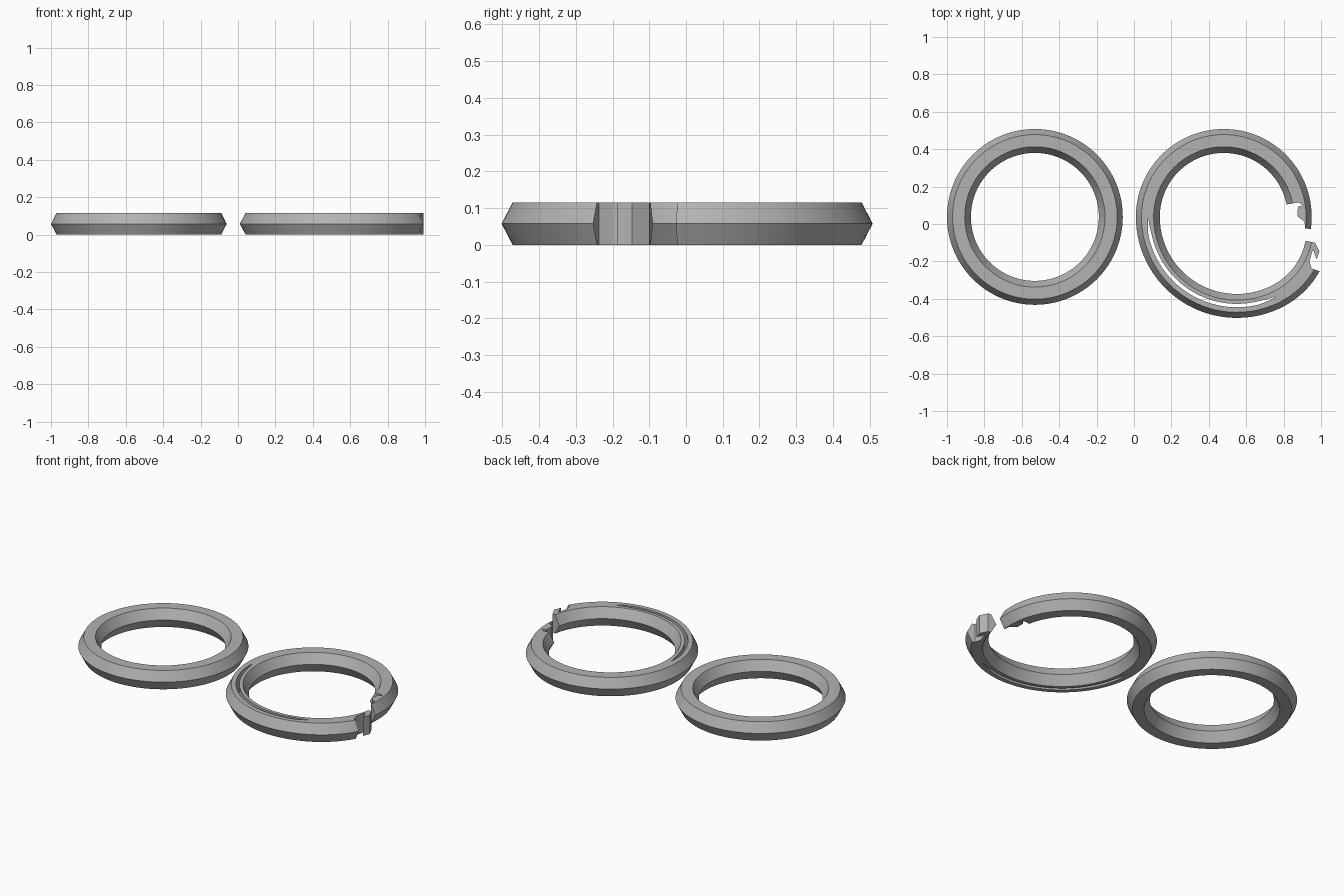
import bpy, bmesh, math
from math import sin, cos, radians

cube = bpy.data.objects.get("Cube")
if cube:
    bpy.data.objects.remove(cube, do_unlink=True)

HEIGHT = 0.115
BEND = 0.07          # how far the open ring flexes outward
# Hexagonal section: (radius, height)
SECTION = [(0.44, 0), (0.47, HEIGHT / 2), (0.44, HEIGHT),
           (0.375, HEIGHT), (0.342, HEIGHT / 2), (0.375, 0)]

grey = bpy.data.materials.new("grey")
grey.use_nodes = True
colour = (0.45, 0.45, 0.45, 1)
grey.diffuse_color = colour
grey.node_tree.nodes["Principled BSDF"].inputs["Base Color"].default_value = colour


def make_object(name, bm):
    bmesh.ops.recalc_face_normals(bm, faces=bm.faces)
    mesh = bpy.data.meshes.new(name)
    bm.to_mesh(mesh)
    bm.free()
    mesh.materials.append(grey)
    obj = bpy.data.objects.new(name, mesh)
    bpy.context.collection.objects.link(obj)
    return obj


def sweep(name, stations, closed):
    """Sweep the section through (centre x, centre y, angle, extra radius)."""
    bm = bmesh.new()
    loops = []
    for cx, cy, a, extra in stations:
        loops.append([bm.verts.new((cx + (r + extra) * cos(a), cy + (r + extra) * sin(a), z))
                      for r, z in SECTION])
    pairs = list(zip(loops, loops[1:]))
    if closed:
        pairs.append((loops[-1], loops[0]))
    else:
        bm.faces.new(loops[0])
        bm.faces.new(loops[-1])
    n = len(SECTION)
    for a, b in pairs:
        for i in range(n):
            j = (i + 1) % n
            bm.faces.new((a[i], a[j], b[j], b[i]))
    return make_object(name, bm)


def cut(target, outline):
    """Cut a vertical prism with the given outline out of the target."""
    bm = bmesh.new()
    face = bm.faces.new([bm.verts.new((x, y, -0.1)) for x, y in outline])
    top = bmesh.ops.extrude_face_region(bm, geom=[face])["geom"]
    bmesh.ops.translate(bm, vec=(0, 0, 0.4),
                        verts=[v for v in top if isinstance(v, bmesh.types.BMVert)])
    cutter = make_object("cutter", bm)
    cutter.hide_render = True
    mod = target.modifiers.new("cut", 'BOOLEAN')
    mod.operation = 'DIFFERENCE'
    mod.solver = 'EXACT'
    mod.object = cutter
    bpy.context.view_layer.objects.active = target
    bpy.ops.object.modifier_apply(modifier=mod.name)
    bpy.data.objects.remove(cutter, do_unlink=True)


def arc(start, end, count):
    return [radians(start + (end - start) * i / count) for i in range(count + 1)]


# Plain closed ring
closed_ring = sweep("closed_ring", [(-0.53, 0.038, a, 0) for a in arc(0, 360, 120)[:-1]], True)

# Open ring: upper arc, flexed arc with wider radius, then free end
cx, cy = 0.48, 0.038
bend_end = 296.6
fx, fy = cx + BEND, cy
ex = fx + BEND * cos(radians(bend_end))
ey = fy + BEND * sin(radians(bend_end))
stations = [(cx, cy, a, 0) for a in arc(-8, 180, 63)]
stations += [(fx, fy, a, BEND) for a in arc(180, bend_end, 42)[1:]]
stations += [(ex, ey, a, 0) for a in arc(bend_end, 349, 18)[1:]]
open_ring = sweep("open_ring", stations, False)

# Curved slot, pointed at both ends
angles = arc(181, 296, 48)
half = [0.009 * min(1, 0.1 + i / 5, 0.1 + (48 - i) / 5) for i in range(49)]
slot = [(fx + (0.474 + w) * cos(a), fy + (0.474 + w) * sin(a)) for a, w in zip(angles, half)]
slot += [(fx + (0.474 - w) * cos(a), fy + (0.474 - w) * sin(a))
         for a, w in zip(reversed(angles), reversed(half))]
cut(open_ring, slot)

# Outward hook on the lower end
cut(open_ring, [(0.962, -0.05), (0.966, -0.095), (0.992, -0.147), (0.976, -0.188),
                (0.956, -0.135), (0.938, -0.2), (0.949, -0.237), (1.03, -0.267),
                (1.12, -0.267), (1.12, -0.05)])

# Inward hook on the upper end
cut(open_ring, [(0.76, 0.09), (0.82, 0.105), (0.88, 0.115), (0.903, 0.1), (0.876, 0.092),
                (0.874, 0.04), (0.912, 0.013), (0.917, -0.06), (0.76, -0.06)])

# Smooth round faces, keep the section edges sharp
for obj in (closed_ring, open_ring):
    bpy.ops.object.select_all(action='DESELECT')
    obj.select_set(True)
    bpy.context.view_layer.objects.active = obj
    bpy.ops.object.shade_smooth_by_angle(angle=radians(20))
